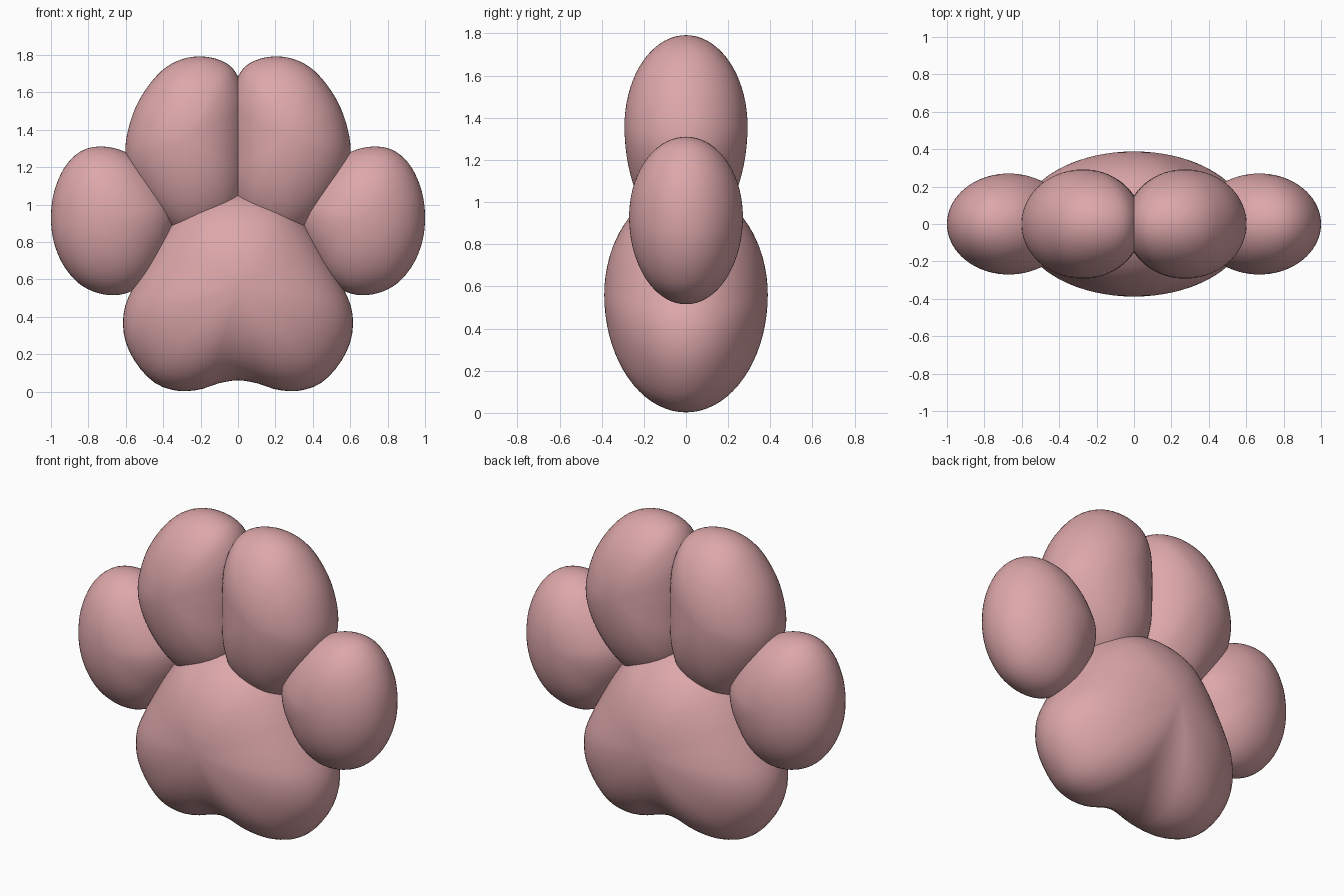
import bpy
import bmesh
import math
from mathutils import Vector

cube = bpy.data.objects.get("Cube")
if cube:
    bpy.data.objects.remove(cube, do_unlink=True)

# One soft pink for the whole paw
pink = bpy.data.materials.new("soft_pink")
pink.use_nodes = True
colour = (0.72, 0.385, 0.40, 1)
pink.diffuse_color = colour
bsdf = pink.node_tree.nodes["Principled BSDF"]
bsdf.inputs["Base Color"].default_value = colour
bsdf.inputs["Roughness"].default_value = 0.6


def outline_point(points, t):
    """Point on a closed smooth curve through the outline, t from 0 to 1."""
    n = len(points)
    i = int(t * n)
    f = t * n - i
    a, b, c, d = (Vector(points[(i + k) % n]) for k in (-1, 0, 1, 2))
    return b + 0.5 * f * (c - a + f * (2 * a - 5 * b + 4 * c - d + f * (3 * (b - c) + d - a)))


def cushion(name, points, centre, depth, side=1):
    """Rounded pad: a sphere stretched to fill an outline in the xz plane."""
    bm = bmesh.new()
    bmesh.ops.create_uvsphere(bm, u_segments=72, v_segments=36, radius=1)
    mid = Vector(centre)
    for v in bm.verts:
        turn = (math.atan2(v.co.y, v.co.x) / math.tau) % 1.0
        reach = math.hypot(v.co.x, v.co.y)
        p = mid + (outline_point(points, turn) - mid) * reach
        v.co = (side * p.x, depth * v.co.z, p.y)
    bmesh.ops.recalc_face_normals(bm, faces=bm.faces)
    mesh = bpy.data.meshes.new(name)
    bm.to_mesh(mesh)
    bm.free()
    mesh.materials.append(pink)
    mesh.shade_smooth()
    obj = bpy.data.objects.new(name, mesh)
    bpy.context.collection.objects.link(obj)


# Main pad: half outline from top to bottom, mirrored, with a notch below
half = [(0.14, 1.05), (0.27, 0.99), (0.39, 0.86), (0.48, 0.71), (0.56, 0.56),
        (0.61, 0.43), (0.607, 0.29), (0.55, 0.16), (0.45, 0.05), (0.33, 0.005),
        (0.21, 0.01), (0.1, 0.045)]
pad = [(0, 1.07)] + half + [(0, 0.06)] + [(-x, z) for x, z in reversed(half)]
cushion("main_pad", pad, (0, 0.56), 0.388)

# Toe outlines for the left half of the paw
inner = [(0.6, 1.33), (0.56, 1.49), (0.49, 1.62), (0.39, 1.73), (0.27, 1.785),
         (0.14, 1.785), (0.03, 1.73), (-0.03, 1.6), (-0.045, 1.43), (-0.045, 1.25),
         (-0.035, 1.08), (0.02, 0.93), (0.14, 0.84), (0.28, 0.83), (0.42, 0.92),
         (0.53, 1.06), (0.59, 1.2)]
outer = [(1.0, 0.94), (0.98, 1.08), (0.92, 1.21), (0.83, 1.29), (0.72, 1.31),
         (0.6, 1.28), (0.49, 1.2), (0.4, 1.09), (0.34, 0.96), (0.35, 0.83),
         (0.41, 0.7), (0.49, 0.59), (0.6, 0.525), (0.72, 0.52), (0.84, 0.57),
         (0.93, 0.67), (0.985, 0.8)]
for label, side in (("left", 1), ("right", -1)):
    cushion(label + "_inner_toe", inner, (0.27, 1.36), 0.292, side)
    cushion(label + "_outer_toe", outer, (0.67, 0.93), 0.27, side)
